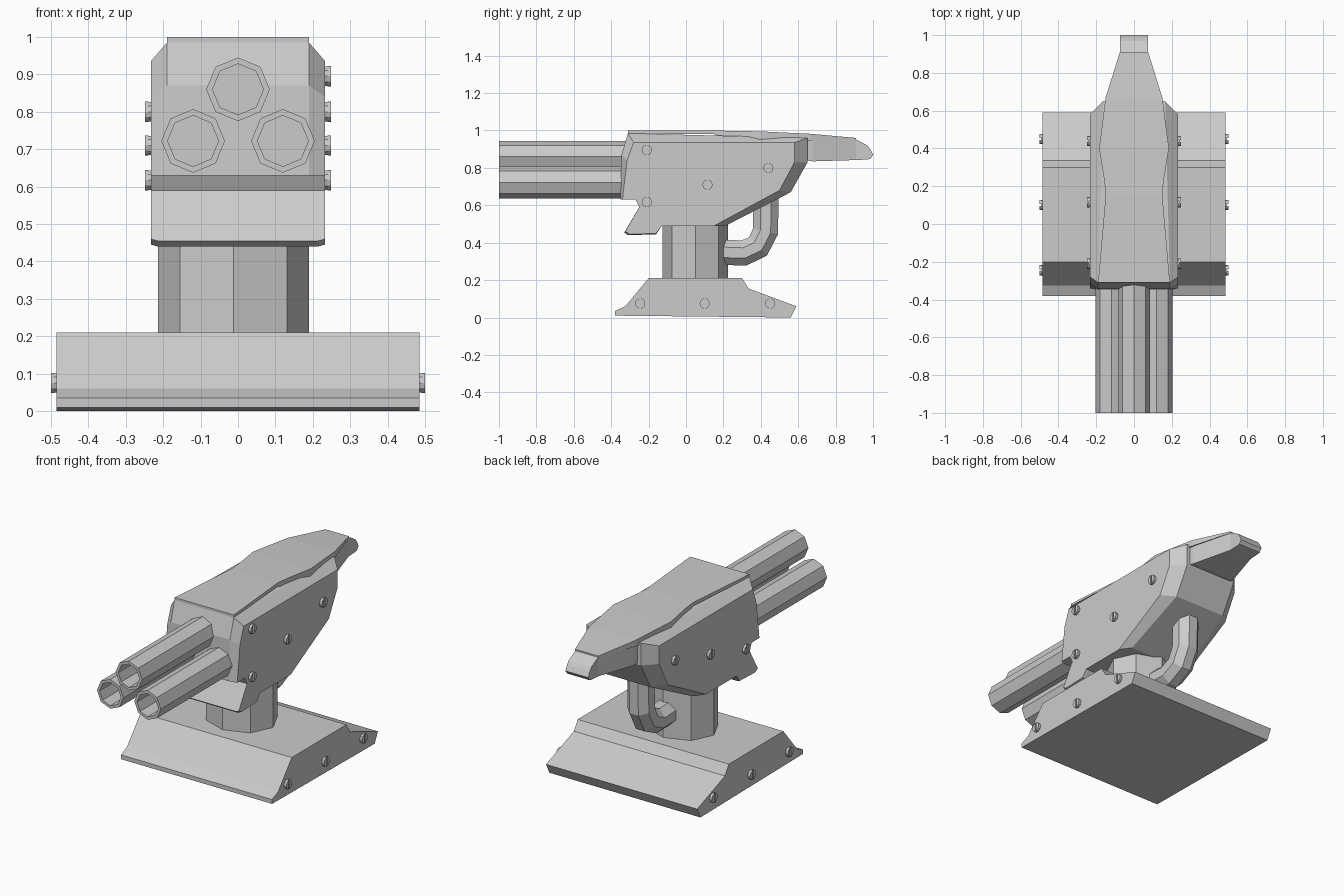
import bpy, bmesh
from math import sin, cos, pi
from mathutils import Vector

cube = bpy.data.objects.get("Cube")
if cube:
    bpy.data.objects.remove(cube)

grey = bpy.data.materials.new("plain grey")
grey.use_nodes = True
grey.diffuse_color = (0.6, 0.6, 0.6, 1)
grey.node_tree.nodes["Principled BSDF"].inputs["Base Color"].default_value = grey.diffuse_color


def loft(name, rings, closed_loop=False):
    """Join equal-length rings of points; cap the ends or close into a loop."""
    bm = bmesh.new()
    loops = [[bm.verts.new(p) for p in ring] for ring in rings]
    pairs = list(zip(loops, loops[1:]))
    if closed_loop:
        pairs.append((loops[-1], loops[0]))
    else:
        bm.faces.new(loops[0])
        bm.faces.new(loops[-1])
    n = len(loops[0])
    for a, b in pairs:
        for i in range(n):
            j = (i + 1) % n
            bm.faces.new((a[i], a[j], b[j], b[i]))
    bmesh.ops.recalc_face_normals(bm, faces=bm.faces)
    mesh = bpy.data.meshes.new(name)
    bm.to_mesh(mesh)
    bm.free()
    mesh.materials.append(grey)
    obj = bpy.data.objects.new(name, mesh)
    bpy.context.collection.objects.link(obj)
    return obj


def side_ring(x, profile):
    return [(x, y, z) for y, z in profile]


def box_ring(y, w, z0, z1):
    return [(-w, y, z0), (w, y, z0), (w, y, z1), (-w, y, z1)]


def circle(n, r, start=0.0):
    return [(r * cos(start + 2 * pi * i / n), r * sin(start + 2 * pi * i / n)) for i in range(n)]


# Wedge base
base = [(-.38, .01), (-.38, .035), (-.325, .06), (-.30, .09), (-.20, .21), (.30, .21),
        (.335, .155), (.59, .06), (.56, 0)]
loft("base", [side_ring(x, base) for x in (-.485, .485)])

# Octagonal pedestal
loft("pedestal", [[(-.012 + x, .05 + y * .87, z) for x, y in circle(8, .202)] for z in (.2, .52)])

# Housing: wide side panels with chamfers to the narrower outline
outline = [(-.31, .985), (-.345, .87), (-.35, .63), (-.27, .63), (-.25, .59), (-.33, .455),
           (-.31, .44), (-.16, .445), (-.13, .49), (.21, .49), (.56, .67), (.65, .83), (.65, .96)]
panel = [(-.28, .935), (-.315, .84), (-.34, .63), (-.27, .63), (-.25, .59), (-.325, .46),
         (-.30, .445), (-.16, .45), (-.13, .49), (.15, .49), (.50, .68), (.58, .83), (.58, .935)]


def housing_half(side):
    # The outline is narrower toward the rear, and the chin is full width
    ring = []
    for y, z in outline:
        w = .165 if y > .5 else (.215 if z < .6 and y < 0 else .19)
        ring.append((side * w, y, z))
    return ring


loft("housing", [side_ring(-.233, panel), housing_half(-1), housing_half(1), side_ring(.233, panel)])

# Top plate with a pinched waist, and the tail below its end
loft("top_plate", [box_ring(*s) for s in (
    (-.31, .19, .982, 1), (.15, .15, .98, 1), (.23, .157, .95, .998),
    (.40, .185, .95, .995), (.67, .15, .945, .982), (.91, .075, .95, .96))])
loft("tail", [box_ring(*s) for s in (
    (.58, .15, .85, .95), (.68, .14, .835, .948), (.91, .073, .842, .952),
    (.97, .073, .845, .92), (.985, .073, .848, .90), (1, .073, .868, .872))])

# Three hollow octagonal barrels
for name, cx, cz in (("top", 0, .86), ("left", .12, .722), ("right", -.12, .722)):
    stations = ((.085, -.3), (.085, -1), (.068, -1), (.068, -.8))
    loft(name + "_barrel", [[(cx + a, y, cz + b) for a, b in circle(8, r)] for r, y in stations])

# Bent hose from pedestal to housing
path = [Vector(p) for p in ((.15, .35), (.31, .345), (.385, .38), (.425, .46), (.428, .68))]
rings = []
for i, p in enumerate(path):
    before = (p - path[max(i - 1, 0)]).normalized()
    after = (path[min(i + 1, len(path) - 1)] - p).normalized()
    t = (before + after).normalized()
    rings.append([(-.01 + a, p.x - t.y * b, p.y + t.x * b) for a, b in circle(8, .074, pi / 8)])
loft("hose", rings)


# Slotted screws: a disc with two half caps
def screw(name, side, x, y, z):
    def disc(part, pts, x0, x1):
        loft(part, [[(side * (x + d), y + a, z + b) for a, b in pts] for d in (x0, x1)])
    pts = circle(10, .027)
    disc(name + "_disc", pts, -.01, .008)
    for k, s in enumerate((1, -1)):
        half = [(s * max(a, .005), b) for a, b in circle(12, .027) if a > -.001]
        half.sort(key=lambda q: q[1])
        disc(f"{name}_cap_{k}", half, .006, .015)


for side, label in ((1, "left"), (-1, "right")):
    for i, y in enumerate((-.245, .10, .45)):
        screw(f"{label}_base_screw_{i}", side, .485, y, .075)
    spots = [(-.21, .617), (.115, .71), (.44, .80)]
    if side > 0:
        spots.append((-.21, .895))
    for i, (y, z) in enumerate(spots):
        screw(f"{label}_housing_screw_{i}", side, .233, y, z)
